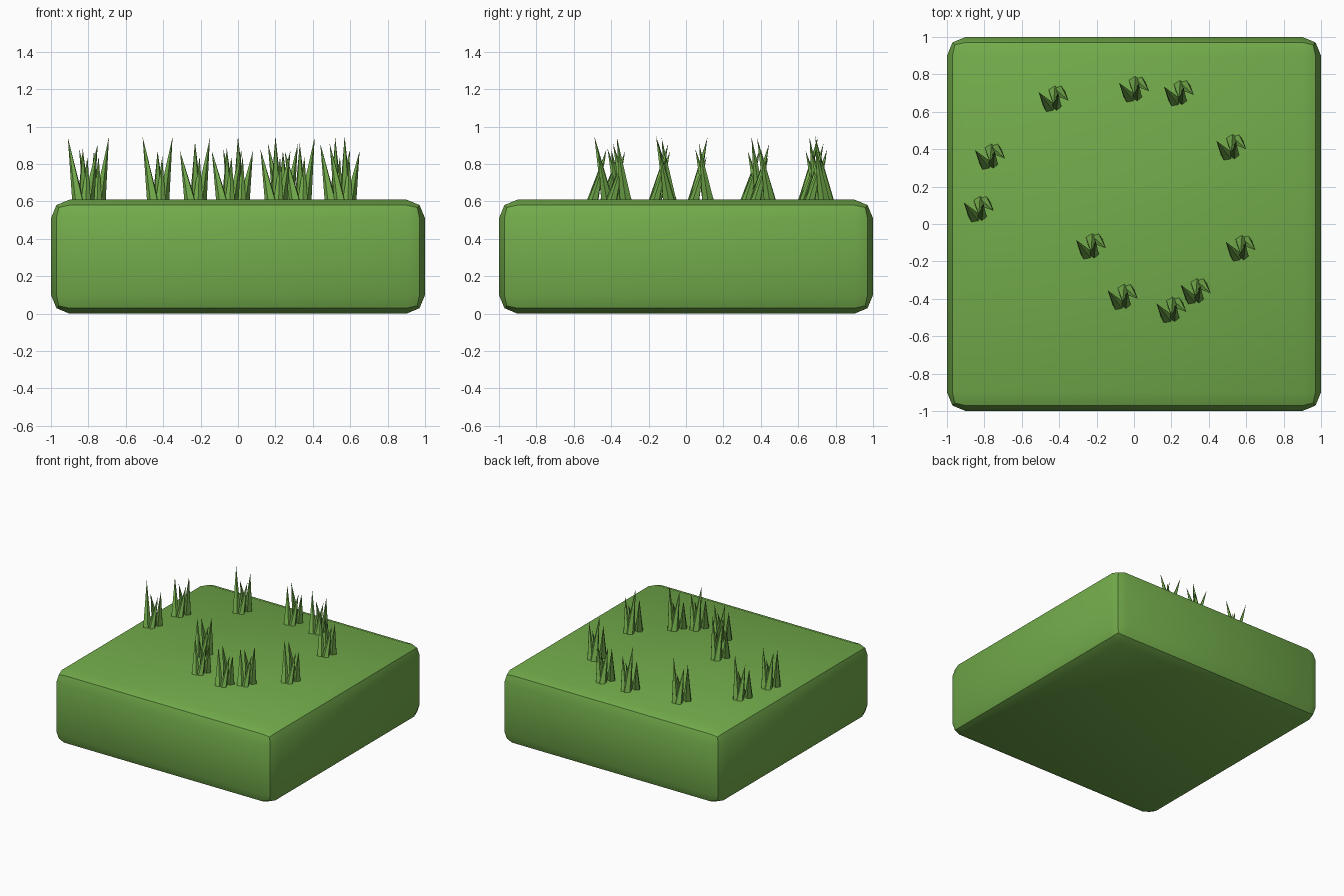
import bpy, bmesh, math
from mathutils import Vector

if "Cube" in bpy.data.objects:
    bpy.data.objects.remove(bpy.data.objects["Cube"])

green = bpy.data.materials.new("grass green")
green.diffuse_color = (0.17, 0.41, 0.07, 1)
green.use_nodes = True
green.node_tree.nodes["Principled BSDF"].inputs["Base Color"].default_value = green.diffuse_color
TOP = 0.61


def add_object(name, bm):
    mesh = bpy.data.meshes.new(name)
    bm.to_mesh(mesh)
    bm.free()
    obj = bpy.data.objects.new(name, mesh)
    bpy.context.collection.objects.link(obj)
    mesh.materials.append(green)
    return obj


# Ground block with rounded edges
bm = bmesh.new()
bmesh.ops.create_cube(bm, size=1)
for v in bm.verts:
    v.co = (v.co.x * 2, v.co.y * 2, (v.co.z + 0.5) * TOP)
bmesh.ops.bevel(bm, geom=bm.edges[:], offset=0.1, segments=2, profile=0.5, affect='EDGES')
block = add_object("ground_block", bm)
bpy.context.view_layer.objects.active = block
block.select_set(True)
bpy.ops.object.shade_smooth_by_angle(angle=math.radians(30))


def add_blade(bm, base, tip, radius, turn, sides=5):
    """One pointed, leaning blade."""
    ring = []
    for i in range(sides):
        a = turn + math.tau * i / sides
        ring.append(bm.verts.new(base + Vector((math.cos(a), math.sin(a), 0)) * radius))
    point = bm.verts.new(tip)
    for i in range(sides):
        bm.faces.new((ring[i], ring[(i + 1) % sides], point))
    bm.faces.new(ring[::-1])


# Blades of a tuft: base x, y, tip x, y, base radius
BLADES = [(-0.022, -0.045, -0.08, 0.035, 0.034),
          (0.005, 0.04, 0.0, -0.03, 0.036),
          (0.028, 0.04, 0.08, -0.01, 0.034),
          (0.015, -0.04, 0.025, 0.03, 0.03)]

# Tufts: x, y and the tip heights of the left, middle and right blades
TUFTS = [(-0.43, 0.67, 0.945, 0.87, 0.945), (0.0, 0.72, 0.88, 0.95, 0.87),
         (0.24, 0.70, 0.91, 0.87, 0.91), (0.52, 0.41, 0.91, 0.94, 0.88),
         (-0.77, 0.36, 0.88, 0.87, 0.945), (-0.83, 0.08, 0.945, 0.88, 0.91),
         (-0.23, -0.12, 0.87, 0.92, 0.94), (-0.06, -0.39, 0.87, 0.885, 0.88),
         (0.20, -0.46, 0.88, 0.95, 0.87), (0.33, -0.36, 0.87, 0.91, 0.945),
         (0.57, -0.13, 0.91, 0.95, 0.87)]

for n, (x, y, left, middle, right) in enumerate(TUFTS):
    bm = bmesh.new()
    for k, (bx, by, tx, ty, r) in enumerate(BLADES):
        height = (left, middle, right, 0.84)[k]
        add_blade(bm, Vector((x + bx, y + by, TOP - 0.02)),
                  Vector((x + tx, y + ty, height)), r, 0.5 + k)
    add_object(f"grass_tuft_{n + 1}", bm)
